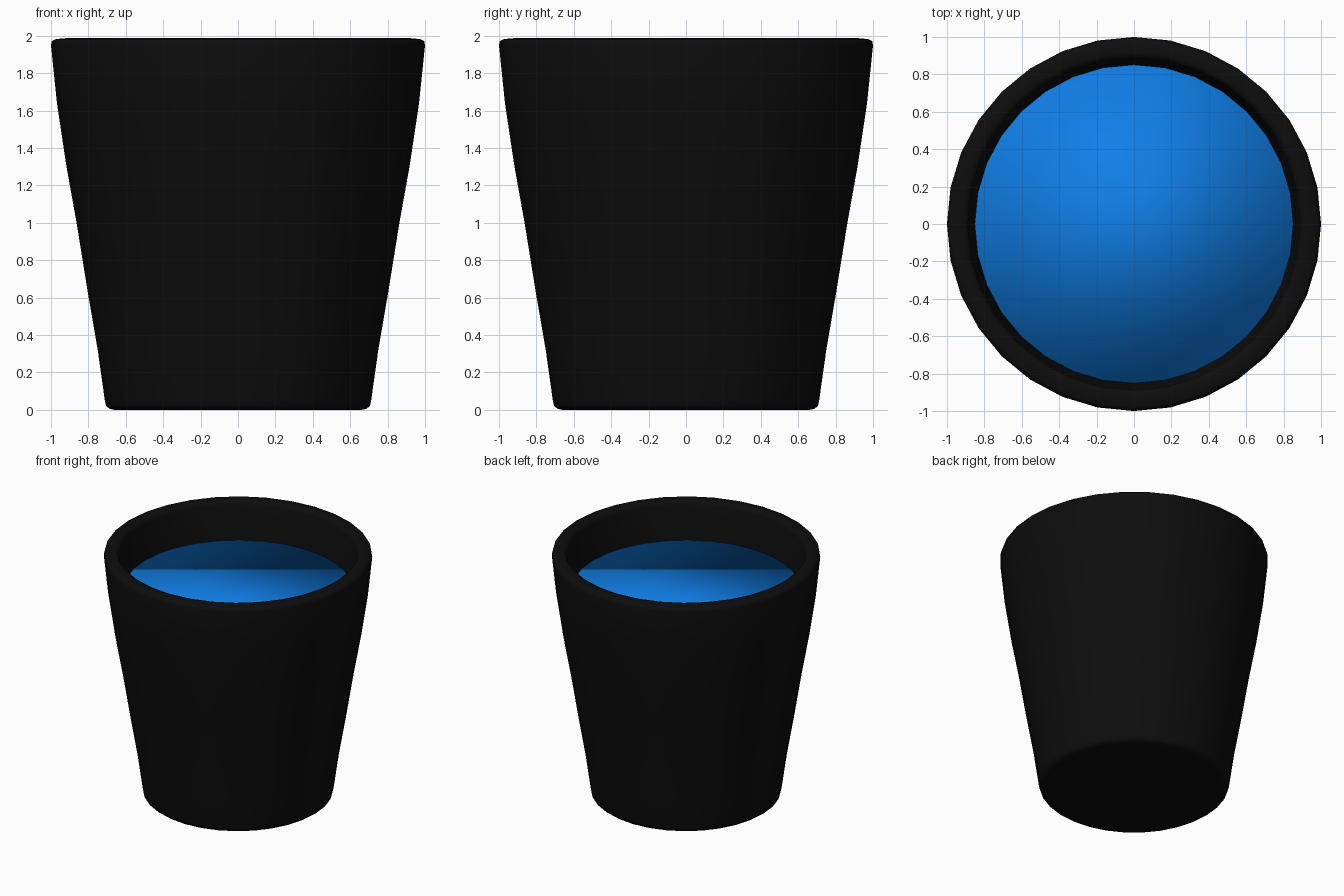
import bpy
import bmesh
from math import cos, sin, tau

SIDES = 32

cube = bpy.data.objects.get("Cube")
if cube:
    bpy.data.objects.remove(cube, do_unlink=True)


def make_material(name, rgb, roughness):
    mat = bpy.data.materials.new(name)
    mat.use_nodes = True
    mat.diffuse_color = (*rgb, 1)
    shader = mat.node_tree.nodes["Principled BSDF"]
    shader.inputs["Base Color"].default_value = (*rgb, 1)
    shader.inputs["Roughness"].default_value = roughness
    return mat


def lathe(name, profile, mat):
    """Turn (radius, height) points around z and close both ends with flat caps."""
    bm = bmesh.new()
    rings = [[bm.verts.new((r * cos(tau * i / SIDES), r * sin(tau * i / SIDES), z))
              for i in range(SIDES)] for r, z in profile]
    for low, high in zip(rings, rings[1:]):
        for i in range(SIDES):
            j = (i + 1) % SIDES
            bm.faces.new((low[i], low[j], high[j], high[i]))
    bm.faces.new(rings[0][::-1])
    bm.faces.new(rings[-1])
    bmesh.ops.recalc_face_normals(bm, faces=bm.faces[:])
    for face in bm.faces:
        face.smooth = True
    mesh = bpy.data.meshes.new(name)
    bm.to_mesh(mesh)
    bm.free()
    mesh.materials.append(mat)
    obj = bpy.data.objects.new(name, mesh)
    bpy.context.collection.objects.link(obj)
    return obj


black = make_material("black ceramic", (0.004, 0.004, 0.004), 0.5)
blue = make_material("blue liquid", (0.005, 0.21, 0.8), 0.3)

# Cup: underside, flared outer wall, rounded rim, inner wall and floor
cup_profile = [
    (0.66, 0), (0.685, 0.005), (0.705, 0.02), (0.712, 0.05),
    (0.75, 0.32), (0.805, 0.64), (0.863, 1.0), (0.917, 1.3), (0.968, 1.64),
    (1.0, 1.95), (0.995, 1.972), (0.975, 1.982), (0.92, 1.987),
    (0.897, 1.98), (0.888, 1.95),
    (0.857, 1.66), (0.81, 1.3), (0.755, 1.0), (0.7, 0.64), (0.645, 0.32), (0.61, 0.12),
]
lathe("cup", cup_profile, black)

# Liquid: tapered fill with a softly shaded flat surface
lathe("liquid", [(0.6, 0.14), (0.645, 0.34), (0.7, 0.66), (0.755, 1.02),
                 (0.808, 1.32), (0.852, 1.68)], blue)
